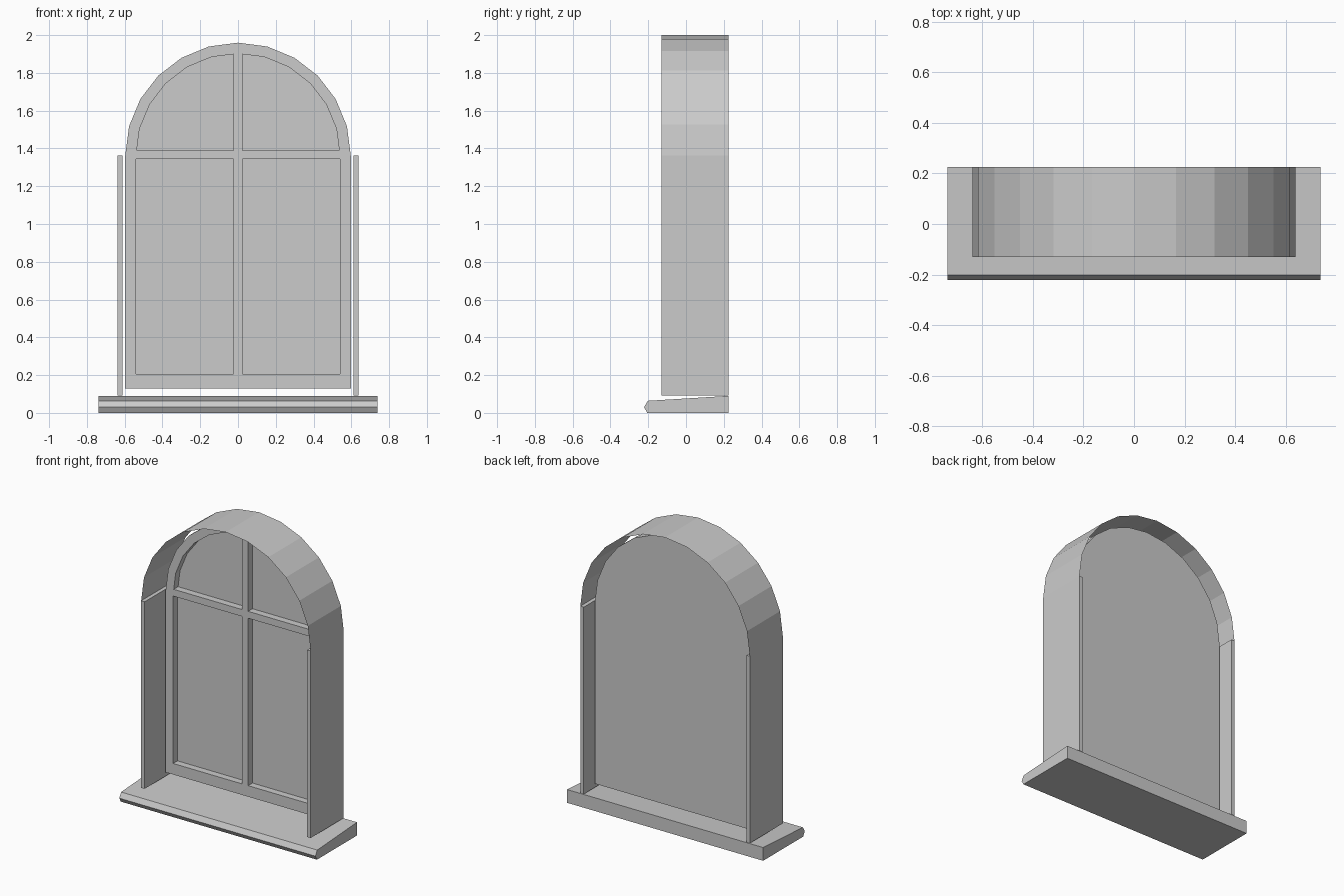
import bpy, bmesh
from math import sin, cos, pi, radians
from mathutils import Matrix

cube = bpy.data.objects.get("Cube")
if cube:
    bpy.data.objects.remove(cube, do_unlink=True)

SPRING = 1.363            # height where the arch begins
OUTER, SASH, GLASS = 0.6375, 0.597, 0.54   # arch radii
FRONT, BACK = -0.13, 0.225                 # depth of the surround
BAR = 0.0235              # half width of the glazing bars

grey = bpy.data.materials.new("light grey")
grey.use_nodes = True
colour = (0.6, 0.6, 0.6, 1)
grey.diffuse_color = colour
grey.node_tree.nodes["Principled BSDF"].inputs["Base Color"].default_value = colour


def arc(radius, start=0, end=180, step=15):
    return [(radius * cos(radians(a)), SPRING + radius * sin(radians(a)))
            for a in range(start, end + 1, step)]


def finish(name, bm, solid=True):
    if solid:
        bmesh.ops.recalc_face_normals(bm, faces=bm.faces)
    mesh = bpy.data.meshes.new(name)
    bm.to_mesh(mesh)
    bm.free()
    mesh.materials.append(grey)
    obj = bpy.data.objects.new(name, mesh)
    bpy.context.collection.objects.link(obj)
    return obj


def slab(name, loops, y0, y1):
    """Flat panel in the xz plane; loops after the first are holes."""
    bm = bmesh.new()
    edges = []
    for loop in loops:
        verts = [bm.verts.new((x, y0, z)) for x, z in loop]
        edges += [bm.edges.new((v, verts[i - 1])) for i, v in enumerate(verts)]
    bmesh.ops.triangle_fill(bm, edges=edges, use_beauty=True, normal=(0, -1, 0))
    ext = bmesh.ops.extrude_face_region(bm, geom=bm.faces[:], use_keep_orig=True)
    moved = [g for g in ext["geom"] if isinstance(g, bmesh.types.BMVert)]
    bmesh.ops.translate(bm, verts=moved, vec=(0, y1 - y0, 0))
    bmesh.ops.dissolve_limit(bm, angle_limit=0.01, verts=bm.verts[:], edges=bm.edges[:])
    return finish(name, bm)


def mirrored(loop):
    return [(-x, z) for x, z in reversed(loop)]


# Sloping sill with a chamfered nose
sill_profile = [(0.225, 0), (0.225, 0.09), (-0.202, 0.064), (-0.222, 0.03), (-0.205, 0)]
bm = bmesh.new()
face = bm.faces.new([bm.verts.new((-0.7375, y, z)) for y, z in sill_profile])
ext = bmesh.ops.extrude_face_region(bm, geom=[face], use_keep_orig=True)
bmesh.ops.translate(bm, vec=(1.475, 0, 0),
                    verts=[g for g in ext["geom"] if isinstance(g, bmesh.types.BMVert)])
finish("sill", bm)

# Side jambs
for side, name in ((1, "left_jamb"), (-1, "right_jamb")):
    bm = bmesh.new()
    size = Matrix.Diagonal((0.026, BACK - FRONT, SPRING - 0.092, 1))
    centre = (side * (OUTER - 0.013), (FRONT + BACK) / 2, (SPRING + 0.092) / 2)
    bmesh.ops.create_cube(bm, size=1, matrix=Matrix.Translation(centre) @ size)
    finish(name, bm)

# Thin arched sheet spanning the jambs
bm = bmesh.new()
rows = [[bm.verts.new((x, y, z)) for y in (FRONT, BACK)] for x, z in arc(OUTER)]
for a, b in zip(rows, rows[1:]):
    bm.faces.new((a[0], a[1], b[1], b[0]))
for f in bm.faces:
    f.normal_update()
    if f.normal.z < 0:
        f.normal_flip()
finish("arch_lining", bm, solid=False)

# Sash frame: arched outline with four openings
outline = [(-SASH, 0.13), (SASH, 0.13)] + arc(SASH)
lower = [(BAR, 0.205), (GLASS, 0.205), (GLASS, 1.343), (BAR, 1.343)]
upper = [(BAR, 1.39), (GLASS - 0.004, 1.39)] + arc(GLASS, 15, 75) + [(BAR, SPRING + GLASS - 0.004)]
slab("sash_frame", [outline, lower, mirrored(lower), upper, mirrored(upper)], 0.075, 0.122)

# Pane closing the back of the sash
slab("pane", [outline], 0.122, 0.127)
